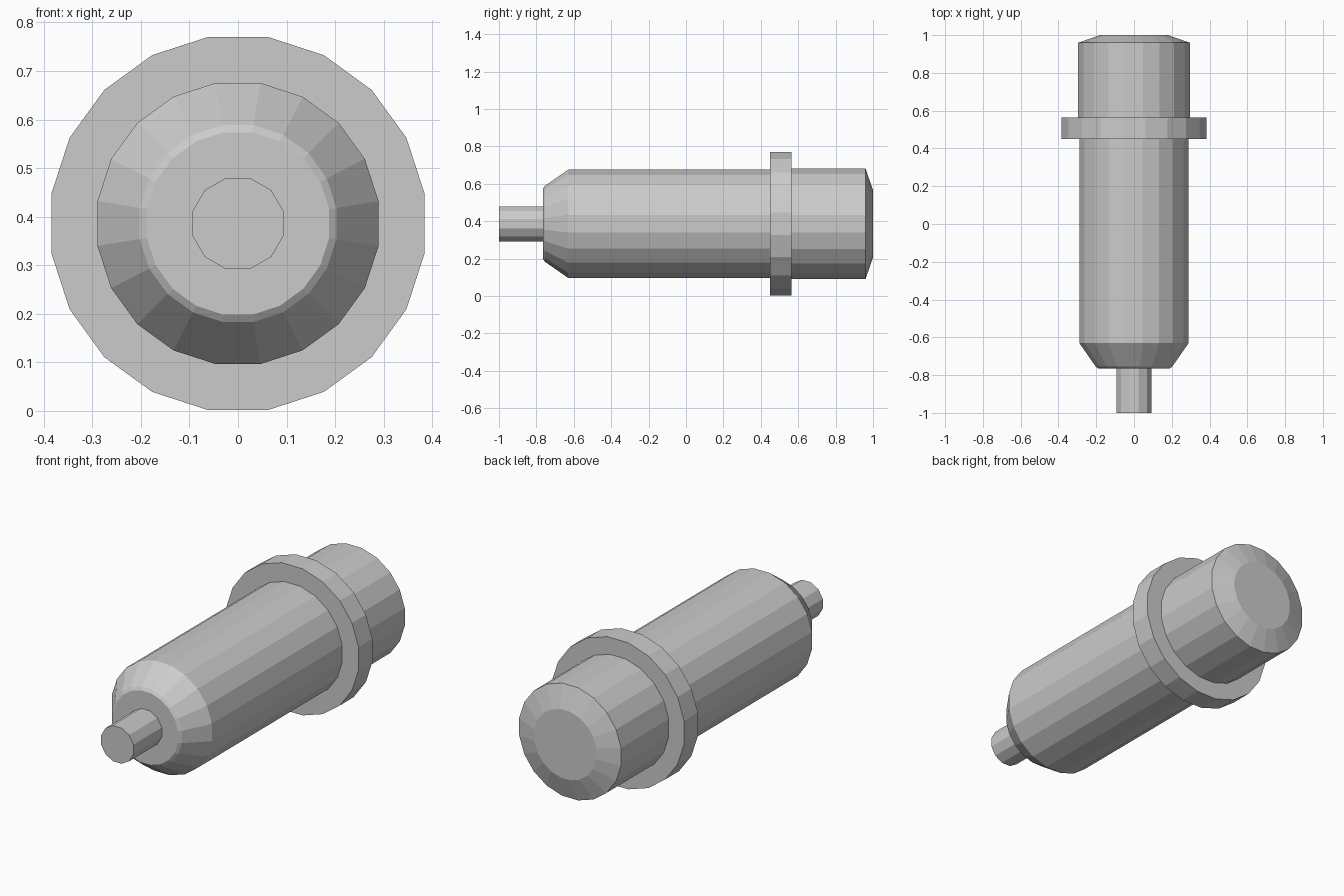
import bpy, bmesh
from math import cos, sin, pi

if "Cube" in bpy.data.objects:
    bpy.data.objects.remove(bpy.data.objects["Cube"])

AXIS_Z = 0.386


def lathe(name, profile, sides, cap_start=False, cap_end=False):
    """Spin (y, radius) points around the long axis, flat-sided."""
    bm = bmesh.new()
    rings = []
    for y, r in profile:
        angles = [2 * pi * (i + 0.5) / sides for i in range(sides)]
        rings.append([bm.verts.new((r * cos(a), y, AXIS_Z + r * sin(a))) for a in angles])
    for a, b in zip(rings, rings[1:]):
        for i in range(sides):
            j = (i + 1) % sides
            bm.faces.new((a[i], a[j], b[j], b[i]))
    if cap_start:
        bm.faces.new(rings[0][::-1])
    if cap_end:
        bm.faces.new(rings[-1])
    # Profiles run front to back, so outward is the reverse of the spin order
    bmesh.ops.recalc_face_normals(bm, faces=bm.faces)
    mesh = bpy.data.meshes.new(name)
    bm.to_mesh(mesh)
    bm.free()
    obj = bpy.data.objects.new(name, mesh)
    bpy.context.collection.objects.link(obj)
    return obj


# Thin pin at the front
lathe("front_pin", [(-1.0, 0.097), (-0.765, 0.097)], 12, cap_start=True)

# Long barrel with a tapered nose
lathe("barrel", [(-0.765, 0.19), (-0.755, 0.205), (-0.63, 0.293), (0.455, 0.293)],
      20, cap_start=True)

# Wide collar, open inside where the barrel passes through
lathe("collar", [(0.45, 0.285), (0.45, 0.389), (0.565, 0.389), (0.565, 0.285)], 20)

# Rear cap with a shallow bevelled end
lathe("rear_cap", [(0.56, 0.299), (0.96, 0.299), (1.0, 0.182)], 20, cap_end=True)
